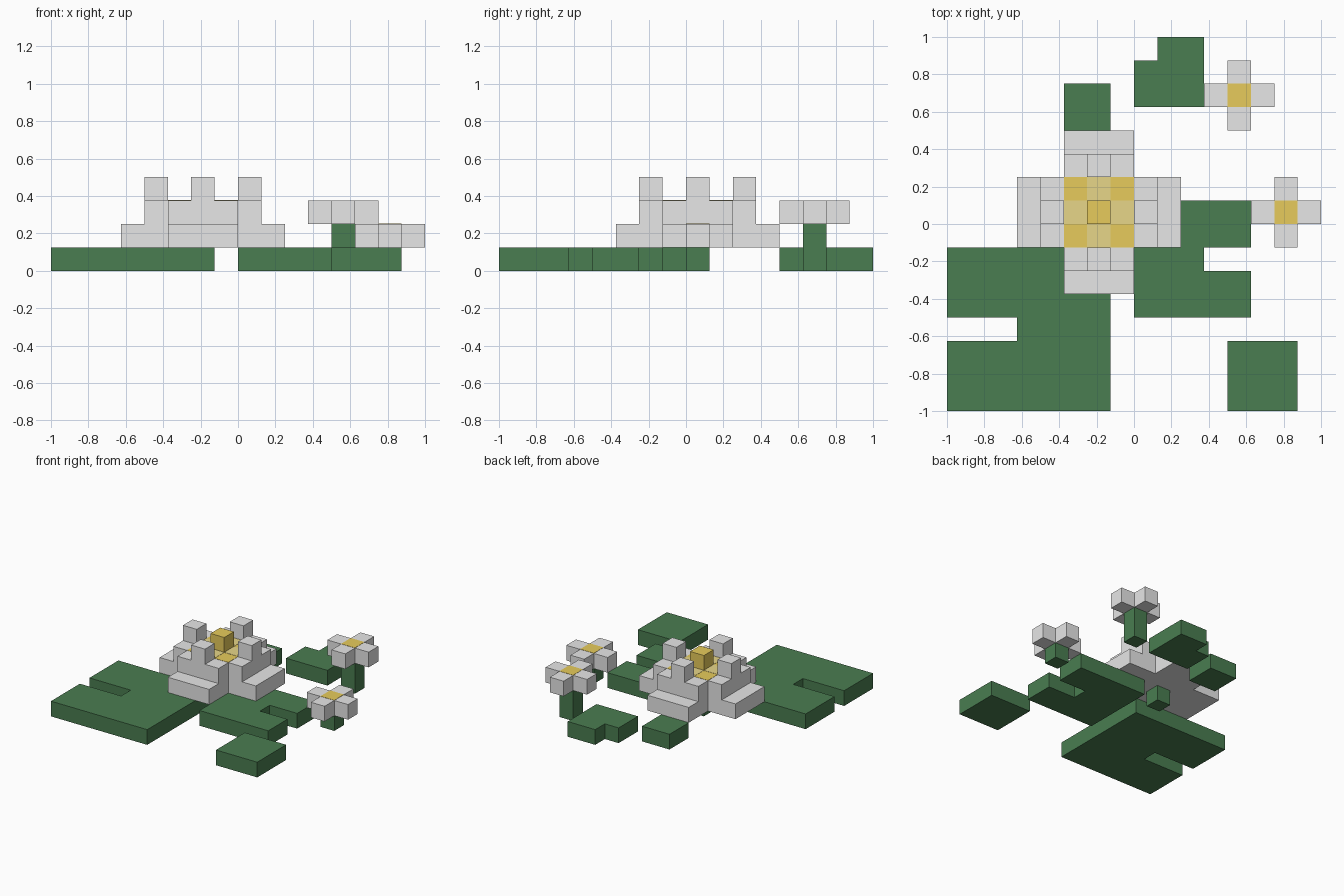
import bpy
import bmesh

U = 0.125  # one block

cube = bpy.data.objects.get("Cube")
if cube:
    bpy.data.objects.remove(cube, do_unlink=True)


def material(name, rgb):
    m = bpy.data.materials.new(name)
    m.use_nodes = True
    m.diffuse_color = (*rgb, 1)
    m.node_tree.nodes["Principled BSDF"].inputs["Base Color"].default_value = (*rgb, 1)
    return m


green = material("leaf green", (0.068, 0.205, 0.082))
white = material("petal white", (0.8, 0.8, 0.8))
yellow = material("pollen yellow", (0.8, 0.6, 0.106))
cream = material("pale yellow", (0.8, 0.67, 0.25))


def prism(name, outline, z0, z1, mat):
    """Extrude a counter-clockwise outline, in blocks, from z0 to z1."""
    bm = bmesh.new()
    base = bm.faces.new([bm.verts.new((x * U, y * U, z0 * U)) for x, y in outline])
    top = bmesh.ops.extrude_face_region(bm, geom=[base])["geom"]
    bmesh.ops.translate(bm, vec=(0, 0, (z1 - z0) * U),
                        verts=[g for g in top if isinstance(g, bmesh.types.BMVert)])
    bmesh.ops.recalc_face_normals(bm, faces=bm.faces)
    mesh = bpy.data.meshes.new(name)
    bm.to_mesh(mesh)
    bm.free()
    mesh.materials.append(mat)
    obj = bpy.data.objects.new(name, mesh)
    bpy.context.collection.objects.link(obj)
    return obj


def rect(x0, y0, x1, y1):
    return [(x0, y0), (x1, y0), (x1, y1), (x0, y1)]


def square(cx, cy, half):
    return rect(cx - half, cy - half, cx + half, cy + half)


def plus(cx, cy, arm, half):
    """Outline of a cross, made by turning one arm through four quarters."""
    pts = []
    arm_pts = [(arm, -half), (arm, half), (half, half)]
    for _ in range(4):
        pts += [(cx + x, cy + y) for x, y in arm_pts]
        arm_pts = [(-y, x) for x, y in arm_pts]
    return pts


# Lily pads, two of them with a slot and one with a missing corner
prism("large_pad", [(-8, -8), (-1, -8), (-1, -1), (-8, -1),
                    (-8, -4), (-5, -4), (-5, -5), (-8, -5)], 0, 1, green)
prism("middle_pad", [(0, -4), (5, -4), (5, -2), (3, -2),
                     (3, -1), (5, -1), (5, 1), (0, 1)], 0, 1, green)
prism("back_pad", [(0, 5), (3, 5), (3, 8), (1, 8), (1, 7), (0, 7)], 0, 1, green)
prism("front_pad", rect(4, -8, 7, -5), 0, 1, green)
prism("small_pad", rect(-3, 4, -1, 6), 0, 1, green)

# Large flower: stepped petals with raised tips around a pollen centre
fx, fy = -1.5, 0.5
prism("large_flower_stem", square(fx, fy, 0.5), 0, 1, green)
prism("large_flower_lower_petals", plus(fx, fy, 3.5, 1.5), 1, 2, white)
prism("large_flower_upper_petals", plus(fx, fy, 2.5, 1.5), 2, 3, white)
for side, dx, dy in (("left", 2, 0), ("right", -2, 0), ("back", 0, 2), ("front", 0, -2)):
    prism("petal_tip_" + side, square(fx + dx, fy + dy, 0.5), 3, 4, white)
prism("large_flower_centre", square(fx, fy, 1.5), 3, 3.015, yellow)
prism("large_flower_centre_cross", plus(fx, fy, 1.5, 0.5), 3, 3.03, cream)
prism("large_flower_pistil", square(fx, fy, 0.5), 3, 4, yellow)

# Small flowers on stems
for name, x, y, z in (("tall_flower", 4.5, 5.5, 2), ("short_flower", 6.5, 0.5, 1)):
    prism(name + "_stem", square(x, y, 0.5), 0, z, green)
    prism(name + "_petals", plus(x, y, 1.5, 0.5), z, z + 1, white)
    prism(name + "_centre", square(x, y, 0.5), z + 1, z + 1.015, yellow)
